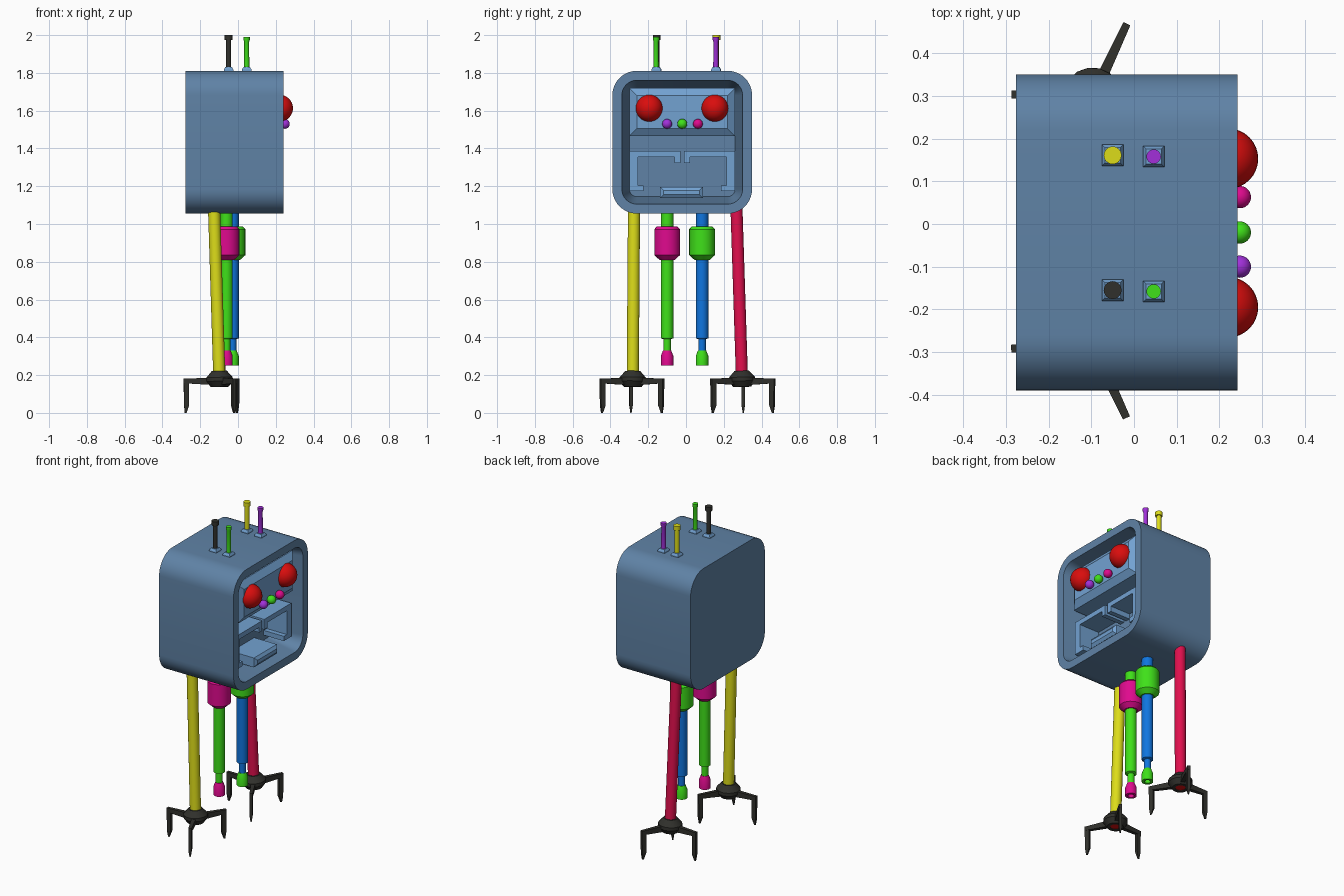
import bpy, bmesh, math
from mathutils import Vector, Matrix

if "Cube" in bpy.data.objects:
    bpy.data.objects.remove(bpy.data.objects["Cube"])


def material(name, *rgb):
    m = bpy.data.materials.new(name)
    m.use_nodes = True
    m.diffuse_color = (*rgb, 1)
    m.node_tree.nodes["Principled BSDF"].inputs["Base Color"].default_value = (*rgb, 1)
    return m


STEEL = material("steel_blue", .115, .225, .38)
SKY = material("light_blue", .17, .36, .64)
YELLOW = material("yellow", .72, .72, .01)
GREEN = material("green", .05, .75, .01)
MAGENTA = material("magenta", .74, .003, .27)
CRIMSON = material("crimson", .75, .005, .075)
BLUE = material("blue", .005, .18, .74)
RED = material("red", .7, .004, .004)
PURPLE = material("purple", .36, .03, .7)
DARK = material("charcoal", .03, .03, .025)


def finish(name, bm, mat, smooth=True):
    bmesh.ops.recalc_face_normals(bm, faces=bm.faces)
    mesh = bpy.data.meshes.new(name)
    bm.to_mesh(mesh)
    bm.free()
    ob = bpy.data.objects.new(name, mesh)
    bpy.context.collection.objects.link(ob)
    mesh.materials.append(mat)
    if smooth:
        bpy.ops.object.select_all(action='DESELECT')
        ob.select_set(True)
        bpy.context.view_layer.objects.active = ob
        bpy.ops.object.shade_smooth_by_angle(angle=math.radians(32))
    return ob


def loft(name, loops, mat, smooth=True):
    """Skin equal-length point loops and cap both ends."""
    bm = bmesh.new()
    rings = [[bm.verts.new(p) for p in loop] for loop in loops]
    for a, b in zip(rings, rings[1:]):
        for i in range(len(a)):
            j = (i + 1) % len(a)
            bm.faces.new((a[i], a[j], b[j], b[i]))
    bm.faces.new(rings[0])
    bm.faces.new(rings[-1])
    return finish(name, bm, mat, smooth)


def lathe(name, profile, origin, toward, mat, n=24):
    """Turn (radius, distance) pairs around the line from origin to toward."""
    origin = Vector(origin)
    rot = (Vector(toward) - origin).to_track_quat('Z', 'Y')
    ring = [(math.cos(i * math.tau / n), math.sin(i * math.tau / n)) for i in range(n)]
    loops = [[origin + rot @ Vector((r * c, r * s, d)) for c, s in ring] for r, d in profile]
    return loft(name, loops, mat)


def upright(name, profile, x, y, mat, n=24):
    return lathe(name, profile, (x, y, 0), (x, y, 1), mat, n)


def rect(x, y0, y1, z0, z1):
    return [(x, y0, z0), (x, y1, z0), (x, y1, z1), (x, y0, z1)]


def block(name, x0, x1, y0, y1, z0, z1, mat, bevel=0.0):
    """Box along x whose front edge is chamfered."""
    loops = [rect(x0, y0, y1, z0, z1), rect(x1 - bevel * .7, y0, y1, z0, z1)]
    if bevel:
        loops.append(rect(x1, y0 + bevel, y1 - bevel, z0 + bevel, z1 - bevel))
    else:
        loops[1] = rect(x1, y0, y1, z0, z1)
    return loft(name, loops, mat, False)


def ball(name, r, loc, mat):
    bm = bmesh.new()
    bmesh.ops.create_uvsphere(bm, u_segments=32, v_segments=16, radius=r,
                              matrix=Matrix.Translation(loc))
    return finish(name, bm, mat)


# Rounded box body with a tapering recess in its front
MID = -.02


def rounded(x, inset):
    r, pts = max(.13 - inset, .04), []
    hy, hz = .37 - inset - r, .378 - inset - r
    for k, (sy, sz) in enumerate([(1, 1), (-1, 1), (-1, -1), (1, -1)]):
        for i in range(11):
            a = math.pi / 2 * (k + i / 10)
            pts.append((x, MID + sy * hy + r * math.cos(a), 1.433 + sz * hz + r * math.sin(a)))
    return pts


loft("body", [rounded(-.277, 0), rounded(.242, 0), rounded(.242, .05), rounded(.05, .09)], STEEL)

# Face panel, eyes and the row of buttons
block("eye_panel", .04, .225, -.30, .26, 1.465, 1.72, SKY, .04)
for side, y in (("right", -.195), ("left", .153)):
    ball(side + "_eye", .071, (.22, y, 1.613), RED)
for name, y, mat in (("right", -.10, PURPLE), ("middle", MID, GREEN), ("left", .063, MAGENTA)):
    ball(name + "_button", .026, (.248, y, 1.53), mat)

# Hooked mouth frames, mirrored about the body middle, and lower lip
bars = [("top", .01, .265, 1.355, 1.386), ("inner_hook", .01, .04, 1.322, 1.36),
        ("side", .235, .279, 1.175, 1.386), ("lower_hook", .205, .27, 1.175, 1.205)]
for name, a, b, z0, z1 in bars:
    for side, s in (("right", -1), ("left", 1)):
        y0, y1 = sorted((MID + s * a, MID + s * b))
        block(f"{side}_mouth_{name}", .04, .19, y0, y1, z0, z1, SKY)
block("mouth_lip", .04, .22, -.137, .09, 1.137, 1.196, SKY, .018)

# Antennae on small tapered sockets
for i, (x, y, mat, capped) in enumerate([(-.05, -.155, DARK, True), (-.05, .161, YELLOW, True),
                                         (.046, -.158, GREEN, False), (.046, .158, PURPLE, False)]):
    base = [[(x + sx * h, y + sy * h, z) for sx, sy in ((1, 1), (-1, 1), (-1, -1), (1, -1))]
            for h, z in ((.025, 1.80), (.025, 1.818), (.018, 1.83))]
    loft(f"antenna_socket_{i}", base, SKY, False)
    head = [(.014, 1.974), (.021, 1.974), (.021, 2.0)] if capped else \
        [(.013, 1.965), (.017, 1.975), (.017, 1.99)]
    upright(f"antenna_{i}", [(.014, 1.82)] + head, x, y, mat, 16)

# Two hanging arms with collars and hollow tips
for side, x, y, rod, trim in (("right", -.061, -.10, GREEN, MAGENTA),
                              ("left", -.029, .085, BLUE, GREEN)):
    upright(side + "_arm_rod", [(.02, .29), (.02, .39), (.033, .395), (.033, 1.08)], x, y, rod)
    upright(side + "_arm_collar", [(.04, .81), (.068, .835), (.068, .972), (.055, .986)], x, y, trim)
    upright(side + "_arm_tip", [(.018, .27), (.018, .25), (.033, .25), (.033, .302), (.022, .33)],
            x, y, trim)

# Tilted legs with three-clawed feet
for side, top, foot, mat, angles in (
        ("right", (-.128, -.275, 1.12), (-.098, -.282, .16), YELLOW, (183, -65, 59)),
        ("left", (-.120, .266, 1.12), (-.097, .297, .16), CRIMSON, (178, 65, -60))):
    length = (Vector(top) - Vector(foot)).length
    lathe(side + "_leg", [(.032, 0), (.032, length)], foot, top, mat)
    lathe(side + "_foot_hub", [(.03, -.01), (.03, -.022), (.048, -.022), (.07, .008),
                               (.07, .028), (.04, .062)], foot, top, DARK, 16)
    lathe(side + "_foot_socket", [(.03, -.018), (.03, -.012)], foot, top, RED, 16)
    for k, angle in enumerate(angles):
        spin = Matrix.Translation((foot[0], foot[1], 0)) @ Matrix.Rotation(math.radians(angle), 4, 'Z')

        def strip(name, sections):
            """Blocky limb from (start, end, half width, height at start, height at end)."""
            loft(name, [[spin @ Vector(p) for p in ((a, -w, z0), (a, w, z0), (b, w, z1), (b, -w, z1))]
                        for a, b, w, z0, z1 in sections], DARK, False)

        strip(f"{side}_toe_{k}", [(.04, .04, .013, .148, .185), (.19, .19, .009, .157, .182)])
        strip(f"{side}_claw_{k}", [(.162, .19, .009, .18, .18), (.162, .188, .009, .04, .04),
                                   (.175, .184, .003, 0, 0)])
